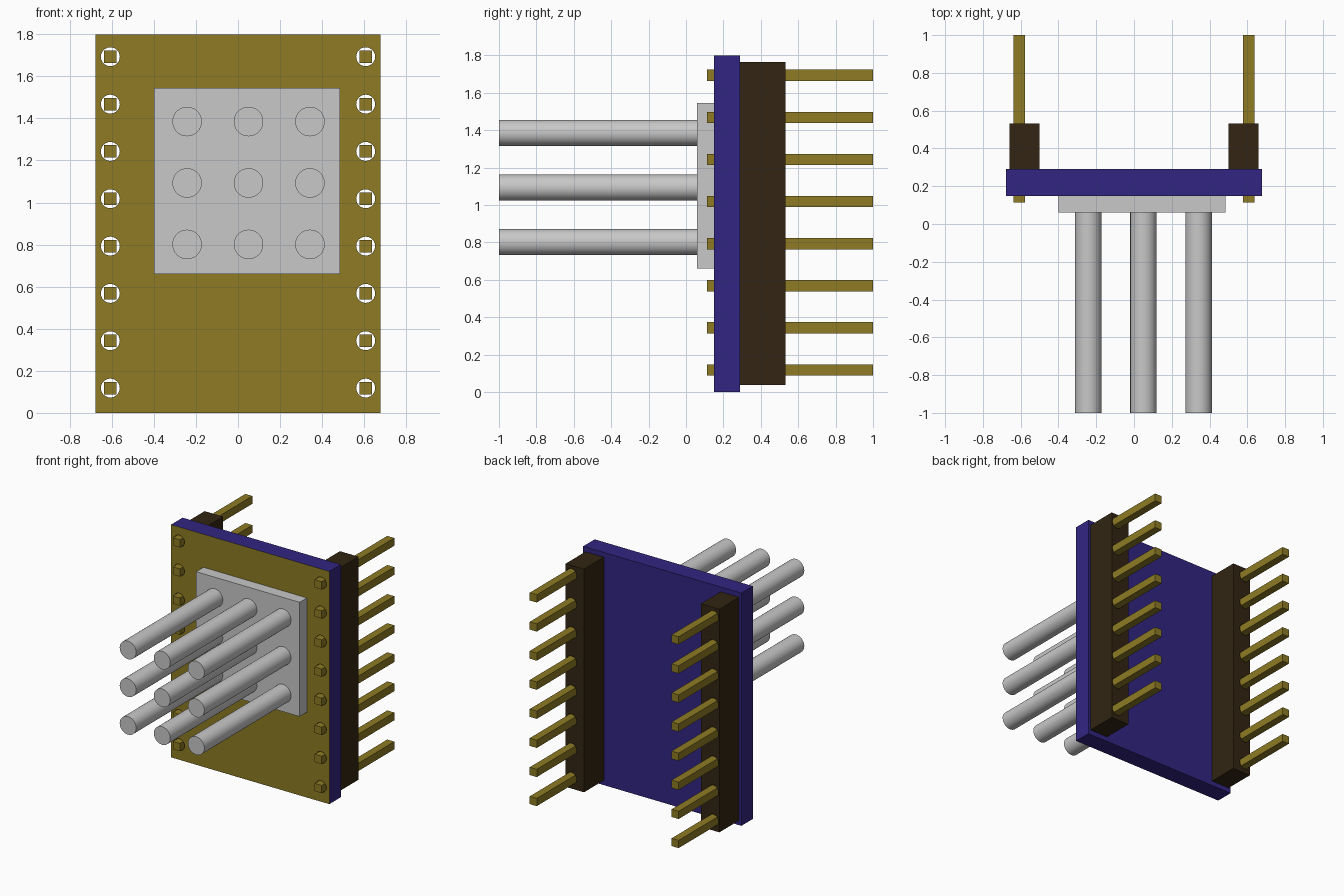
import bpy
import bmesh
from math import radians
from mathutils import Matrix, Vector

cube = bpy.data.objects.get("Cube")
if cube:
    bpy.data.objects.remove(cube, do_unlink=True)


def material(name, rgb):
    """Flat material from 0-255 display values."""
    lin = [((c / 255 + 0.055) / 1.055) ** 2.4 for c in rgb]
    m = bpy.data.materials.new(name)
    m.use_nodes = True
    m.diffuse_color = (*lin, 1)
    m.node_tree.nodes["Principled BSDF"].inputs["Base Color"].default_value = (*lin, 1)
    return m


GOLD = material("dull gold", (142, 123, 36))
BLUE = material("deep blue", (50, 37, 130))
BROWN = material("dark brown", (50, 37, 18))
SILVER = material("silver grey", (200, 200, 200))


def finish(name, bm, *mats):
    mesh = bpy.data.meshes.new(name)
    bm.to_mesh(mesh)
    bm.free()
    obj = bpy.data.objects.new(name, mesh)
    bpy.context.collection.objects.link(obj)
    for m in mats:
        mesh.materials.append(m)
    return obj


def add_box(bm, lo, hi):
    lo, hi = Vector(lo), Vector(hi)
    bmesh.ops.create_cube(bm, size=1, matrix=Matrix.Translation((lo + hi) / 2)
                          @ Matrix.Diagonal((*(hi - lo), 1)))


def add_rod(bm, x, z, radius, y0, y1, sides):
    """Cylinder lying along y."""
    bmesh.ops.create_cone(bm, cap_ends=True, segments=sides, radius1=radius, radius2=radius,
                          depth=y1 - y0, matrix=Matrix.Translation((x, (y0 + y1) / 2, z))
                          @ Matrix.Rotation(radians(90), 4, "X"))


def box(name, lo, hi, *mats):
    bm = bmesh.new()
    add_box(bm, lo, hi)
    return finish(name, bm, *mats)


PIN_X = 0.607
PIN_Z = [0.118 + 0.225 * i for i in range(8)]
SIDES = {"left": 1, "right": -1}


def drill(obj, signs, gold_front=False):
    """Cut the pin holes, then plate their walls (and the front face) gold."""
    bm = bmesh.new()
    for s in signs:
        for z in PIN_Z:
            add_rod(bm, s * PIN_X, z, 0.045, 0, 0.8, 24)
    cutter = finish("hole_cutter", bm)
    cutter.hide_render = True
    mod = obj.modifiers.new("holes", "BOOLEAN")
    mod.operation, mod.solver, mod.object = "DIFFERENCE", "EXACT", cutter
    bpy.context.view_layer.objects.active = obj
    bpy.ops.object.modifier_apply(modifier=mod.name)
    bpy.data.objects.remove(cutter, do_unlink=True)
    for f in obj.data.polygons:
        near = min(Vector((abs(f.center.x) - PIN_X, f.center.z - z)).length for z in PIN_Z)
        wall = near < 0.05 and abs(f.normal.y) < 0.1
        f.material_index = int(wall or (gold_front and f.normal.y < -0.9))


# Circuit board with a gold front
board = box("board", (-0.677, 0.149, 0), (0.677, 0.29, 1.8), BLUE, GOLD)
drill(board, (1, -1), gold_front=True)

# Header strips behind the board, with square pins through both
for side, s in SIDES.items():
    x0, x1 = sorted((s * 0.5, s * 0.658))
    header = box(side + "_header", (x0, 0.29, 0.037), (x1, 0.532, 1.763), BROWN, GOLD)
    drill(header, (s,))
    bm = bmesh.new()
    for z in PIN_Z:
        add_box(bm, (s * PIN_X - 0.03, 0.113, z - 0.03), (s * PIN_X + 0.03, 1, z + 0.03))
    finish(side + "_pins", bm, GOLD)

# Mounting plate on the front
box("front_plate", (-0.4, 0.06, 0.66), (0.485, 0.149, 1.544), SILVER)

# Three by three grid of rods
bm = bmesh.new()
for i in range(3):
    for j in range(3):
        add_rod(bm, -0.242 + 0.292 * i, 0.801 + 0.292 * j, 0.07, -1, 0.06, 48)
rods = finish("rods", bm, SILVER)
bpy.ops.object.select_all(action="DESELECT")
rods.select_set(True)
bpy.context.view_layer.objects.active = rods
bpy.ops.object.shade_smooth_by_angle(angle=radians(30))
